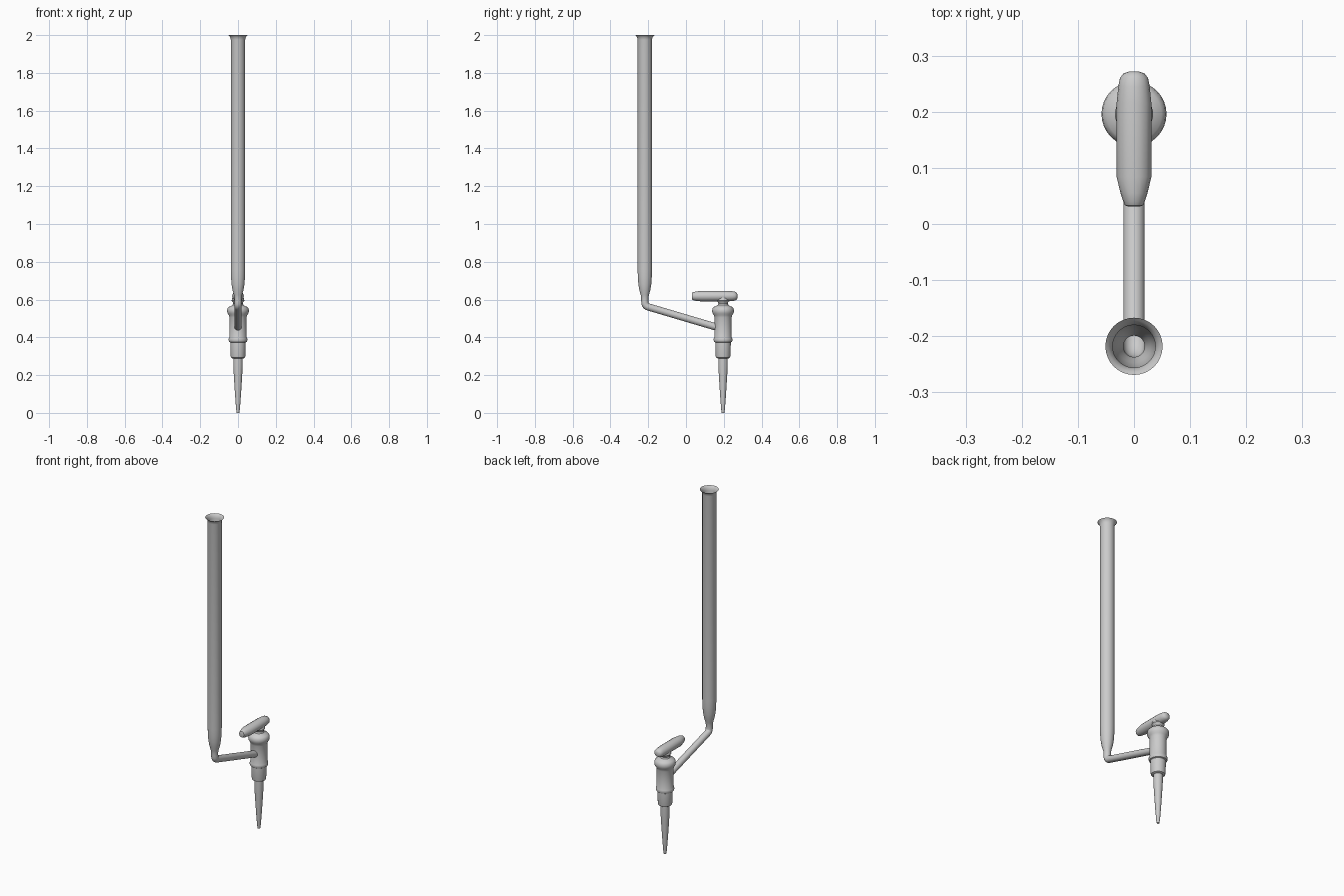
import bpy, bmesh, math
from mathutils import Vector

if "Cube" in bpy.data.objects:
    bpy.data.objects.remove(bpy.data.objects["Cube"])

TUBE_Y, VALVE_Y = -0.218, 0.196


def sweep(name, path, segs, cap_start=True, cap_end=True):
    """Skin rings along a path in the x=0 plane; path rows are (y, z, tilt in degrees, radius x, radius in plane)."""
    bm = bmesh.new()
    rings = []
    for y, z, tilt, rx, ry in path:
        t = math.radians(tilt)
        u, v = Vector((1, 0, 0)), Vector((0, math.cos(t), math.sin(t)))
        rings.append([bm.verts.new(Vector((0, y, z))
                      + u * rx * math.cos(2 * math.pi * i / segs)
                      + v * ry * math.sin(2 * math.pi * i / segs)) for i in range(segs)])
    for a, b in zip(rings, rings[1:]):
        for i in range(segs):
            j = (i + 1) % segs
            bm.faces.new((a[i], a[j], b[j], b[i]))
    if cap_start:
        bm.faces.new(rings[0][::-1])
    if cap_end:
        bm.faces.new(rings[-1])
    bmesh.ops.recalc_face_normals(bm, faces=bm.faces)
    mesh = bpy.data.meshes.new(name)
    bm.to_mesh(mesh)
    bm.free()
    obj = bpy.data.objects.new(name, mesh)
    bpy.context.collection.objects.link(obj)
    bpy.ops.object.select_all(action='DESELECT')
    obj.select_set(True)
    bpy.context.view_layer.objects.active = obj
    bpy.ops.object.shade_smooth_by_angle(angle=math.radians(35))
    return obj


def upright(name, y, profile, **kw):
    return sweep(name, [(y, z, 0, r, r) for z, r in profile], 32, **kw)


# Open glass tube: flared lip, straight barrel, tapered foot, elbow and side arm
tube = [(TUBE_Y, z, 0, r, r) for z, r in (
    (2.0, 0.051), (1.995, 0.046), (1.988, 0.041), (1.975, 0.038), (0.76, 0.038),
    (0.72, 0.037), (0.68, 0.034), (0.65, 0.029), (0.625, 0.022), (0.61, 0.019), (0.592, 0.019))]
slope = 16.5
bend_r = 0.025
turn = 90 - slope
for k in range(1, 7):
    a = math.radians(turn * k / 6)
    tube.append((TUBE_Y + bend_r * (1 - math.cos(a)), 0.585 - bend_r * math.sin(a),
                 math.degrees(a), 0.019, 0.019))
y0, z0 = tube[-1][:2]
tube.append((0.185, z0 - (0.185 - y0) * math.tan(math.radians(slope)), turn, 0.019, 0.019))
sweep("graduated_tube_and_arm", tube, 32, cap_start=False, cap_end=False)

# Tapered outlet tip
upright("outlet_tip", VALVE_Y, [
    (0.0, 0.007), (0.02, 0.010), (0.10, 0.016), (0.18, 0.021), (0.25, 0.025), (0.31, 0.025)])

# Lower collar below the valve
upright("lower_collar", VALVE_Y, [
    (0.289, 0.030), (0.293, 0.037), (0.302, 0.039), (0.36, 0.041), (0.38, 0.041)])

# Valve body with lower bead, shoulder bulge and stem
upright("valve_body", VALVE_Y, [
    (0.372, 0.040), (0.376, 0.047), (0.385, 0.050), (0.394, 0.049), (0.403, 0.045),
    (0.505, 0.045), (0.518, 0.049), (0.528, 0.056), (0.54, 0.058), (0.552, 0.056),
    (0.561, 0.049), (0.566, 0.037), (0.572, 0.028), (0.58, 0.025), (0.588, 0.028),
    (0.594, 0.034), (0.61, 0.030)])

# Turning handle: rounded bar along y
handle = [(y, 0.618, 90, rx, rz) for y, rx, rz in (
    (0.031, 0.010, 0.011), (0.033, 0.016, 0.018), (0.040, 0.019, 0.022), (0.055, 0.024, 0.025),
    (0.084, 0.031, 0.028), (0.215, 0.031, 0.028), (0.245, 0.028, 0.026),
    (0.260, 0.025, 0.023), (0.268, 0.019, 0.018), (0.272, 0.008, 0.010))]
sweep("valve_handle", handle, 16)
